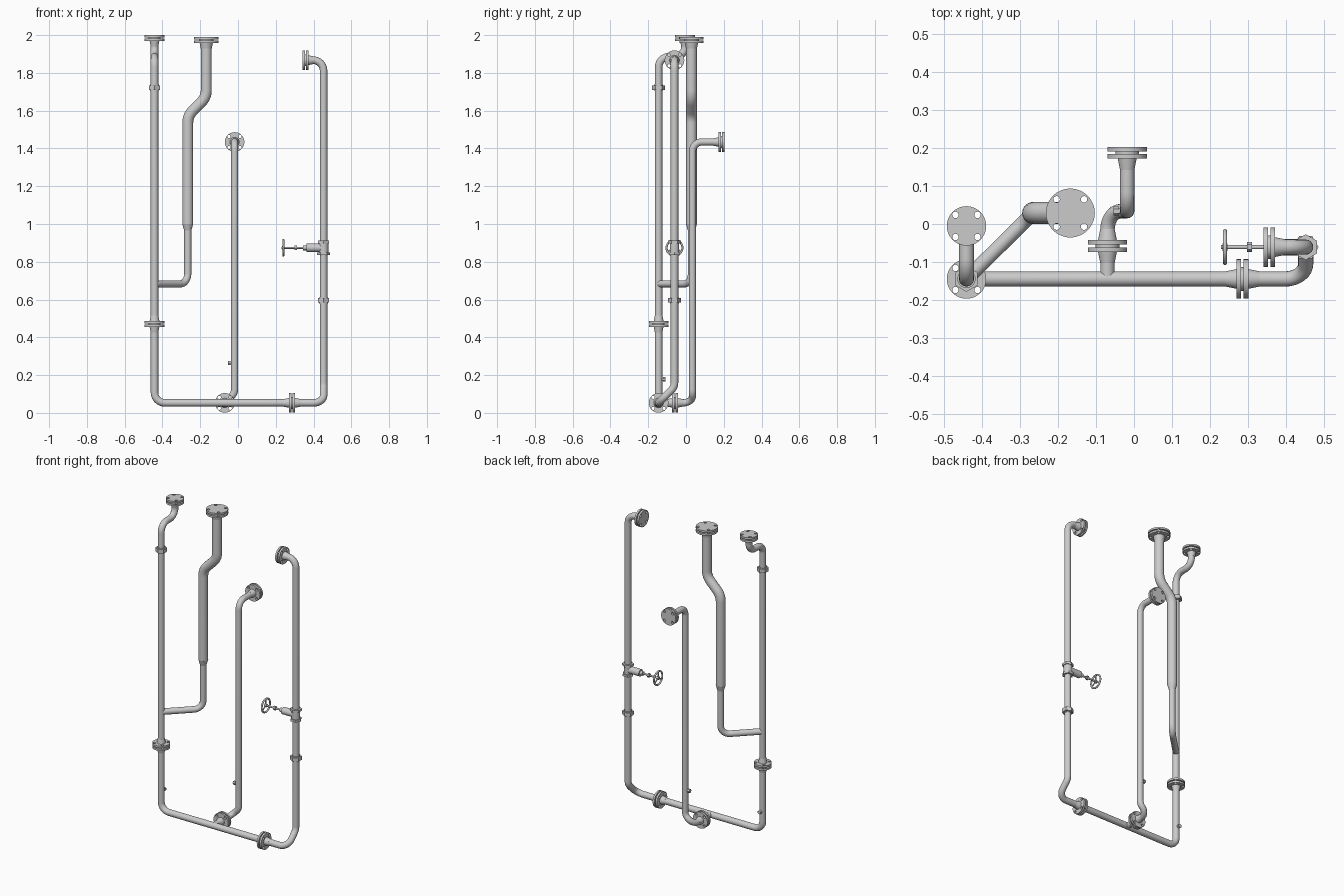
import bpy, bmesh, math
from mathutils import Vector

if "Cube" in bpy.data.objects:
    bpy.data.objects.remove(bpy.data.objects["Cube"])

X, Y, Z = Vector((1, 0, 0)), Vector((0, 1, 0)), Vector((0, 0, 1))


def finish(ob):
    bpy.ops.object.select_all(action='DESELECT')
    ob.select_set(True)
    bpy.context.view_layer.objects.active = ob
    if ob.type == 'CURVE':
        bpy.ops.object.convert(target='MESH')
    bpy.ops.object.shade_smooth_by_angle(angle=math.radians(35))
    return bpy.context.object


def link(name, data):
    ob = bpy.data.objects.new(name, data)
    bpy.context.collection.objects.link(ob)
    return ob


def place(ob, loc, axis):
    ob.location = loc
    ob.rotation_euler = Z.rotation_difference(Vector(axis).normalized()).to_euler()


def add_spline(cu, pts, cyclic=False):
    sp = cu.splines.new('POLY')
    sp.points.add(len(pts) - 1)
    for p, c in zip(sp.points, pts):
        p.co = (*c, 1)
    sp.use_cyclic_u = cyclic


def rounded(pts, R, steps=10):
    """Replace each inner corner of a path by a circular elbow."""
    pts = [Vector(p) for p in pts]
    out = [pts[0]]
    for a, b, c in zip(pts, pts[1:], pts[2:]):
        u, v = (a - b).normalized(), (c - b).normalized()
        half = u.angle(v) / 2
        centre = b + (u + v).normalized() * R / math.sin(half)
        s = (b + u * R / math.tan(half) - centre).normalized()
        e = (b + v * R / math.tan(half) - centre).normalized()
        for i in range(steps + 1):
            out.append(centre + s.slerp(e, i / steps).normalized() * R)
    return out + [pts[-1]]


def pipe(name, pts, r, R=0.055):
    cu = bpy.data.curves.new(name, 'CURVE')
    cu.dimensions = '3D'
    cu.bevel_depth, cu.bevel_resolution, cu.use_fill_caps = r, 6, True
    add_spline(cu, rounded(pts, R))
    return finish(link(name, cu))


def cone(name, loc, axis, length, r1, r2=None, sides=32):
    """Cylinder, cone or prism starting at loc and running along axis."""
    bm = bmesh.new()
    bmesh.ops.create_cone(bm, cap_ends=True, segments=sides, radius1=r1,
                          radius2=r1 if r2 is None else r2, depth=length)
    bmesh.ops.translate(bm, verts=bm.verts, vec=(0, 0, length / 2))
    me = bpy.data.meshes.new(name)
    bm.to_mesh(me)
    bm.free()
    ob = link(name, me)
    place(ob, loc, axis)
    return finish(ob)


def plate(name, loc, axis, r, thick=0.012, hole=0.0085):
    """Round plate with four bolt holes, centred on loc."""
    cu = bpy.data.curves.new(name, 'CURVE')
    cu.dimensions, cu.fill_mode, cu.extrude = '2D', 'BOTH', thick / 2

    def ring(cx, cy, rad, n):
        add_spline(cu, [(cx + rad * math.cos(2 * math.pi * i / n),
                         cy + rad * math.sin(2 * math.pi * i / n), 0) for i in range(n)], True)
    ring(0, 0, r, 48)
    d = r * 0.56
    for sx in (-1, 1):
        for sy in (-1, 1):
            ring(sx * d, sy * d, hole, 16)
    ob = link(name, cu)
    place(ob, loc, axis)
    return finish(ob)


def flange(name, loc, axis, pipe_r=0.02, r=0.052, inline=True):
    """Two bolted plates with a gasket; weld necks on one or both sides."""
    loc = Vector(loc)
    for s in (-1, 1):
        plate(name + "_plate", loc + axis * s * 0.0095, axis, r)
        if inline or s < 0:
            cone(name + "_neck", loc + axis * s * 0.015, axis * s, 0.03,
                 pipe_r + 0.006, pipe_r)
    cone(name + "_gasket", loc - axis * 0.004, axis, 0.008, r * 0.6)


def union(name, loc):
    """Hexagonal pipe coupling on a vertical pipe."""
    loc = Vector(loc)
    cone(name + "_nut", loc - Z * 0.012, Z, 0.024, 0.034, sides=6)
    cone(name + "_collar", loc - Z * 0.016, Z, 0.032, 0.024)


LX, MY, BZ = -0.442, -0.145, 0.053      # left riser x, header y, header z
RX, RY = 0.453, -0.061                  # right riser
CX, CY = -0.018, 0.034                  # centre riser
BX, BY = -0.168, 0.029                  # wide riser

# pipe runs
pipe("main_pipe", [(LX, -0.005, 1.98), (LX, -0.005, 1.885), (LX, MY, 1.885), (LX, MY, BZ),
                   (RX, MY, BZ), (RX, RY, BZ + 0.084), (RX, RY, 1.867), (0.36, RY, 1.867)], 0.02)
pipe("centre_pipe", [(-0.07, MY, BZ), (-0.07, CY, BZ), (CX, CY, BZ + 0.052),
                     (CX, CY, 1.434), (CX, 0.18, 1.434)], 0.019, 0.05)
pipe("wide_pipe", [(BX, BY, 1.97), (BX, BY, 1.671), (-0.266, BY, 1.573), (-0.266, BY, 1.0)],
     0.029, 0.09)
cone("reducer", (-0.266, BY, 1.0), -Z, 0.035, 0.029, 0.019)
pipe("branch_pipe", [(-0.266, BY, 0.98), (-0.266, BY, 0.683), (LX, MY, 0.683)], 0.019)

# end flanges with blind covers
flange("left_top_flange", (LX, -0.005, 1.9845), Z, inline=False)
flange("wide_top_flange", (BX, BY, 1.974), Z, 0.029, 0.0645, inline=False)
flange("centre_top_flange", (CX, 0.188, 1.434), Y, 0.019, inline=False)
flange("right_top_flange", (0.357, RY, 1.867), -X, inline=False)

# inline flanges
flange("left_flange", (LX, MY, 0.471), Z)
flange("header_flange", (0.286, MY, BZ), X)
flange("centre_flange", (-0.07, -0.058, BZ), Y, 0.019)

# couplings and small drain plugs
union("left_union", (LX, MY, 1.722))
union("right_union", (RX, RY, 0.596))
for name, loc, axis in (("left_plug", (LX, MY, 0.177), Y), ("centre_plug", (CX, CY, 0.265), -X)):
    loc = Vector(loc)
    cone(name + "_stub", loc + axis * 0.01, axis, 0.02, 0.008, sides=16)
    cone(name + "_cap", loc + axis * 0.022, axis, 0.014, 0.012, sides=6)

# valve body
VZ = 0.874
for s in (-1, 1):
    cone("valve_hex_end", (RX, RY, VZ + s * 0.024), Z * s, 0.014, 0.034, sides=6)
cone("valve_body", (RX, RY, VZ - 0.03), Z, 0.06, 0.025)
cone("valve_bonnet", (RX, RY, VZ), -X, 0.09, 0.022)
cone("valve_gland", (0.365, RY, VZ), -X, 0.02, 0.013)
cone("valve_nut", (0.312, RY, VZ), -X, 0.014, 0.013, sides=6)
cone("valve_stem", (0.38, RY, VZ), -X, 0.15, 0.0055, sides=16)

# handwheel
bpy.ops.mesh.primitive_torus_add(location=(0.24, RY, VZ), rotation=(0, math.pi / 2, 0),
                                 major_radius=0.042, minor_radius=0.0055,
                                 major_segments=40, minor_segments=12)
bpy.context.object.name = "handwheel_rim"
finish(bpy.context.object)
cone("handwheel_hub", (0.247, RY, VZ), -X, 0.014, 0.01, sides=20)
for i in range(3):
    a = math.pi / 2 + i * 2 * math.pi / 3
    cone("handwheel_spoke", (0.24, RY, VZ), (0, math.cos(a), math.sin(a)), 0.042, 0.004, sides=10)
